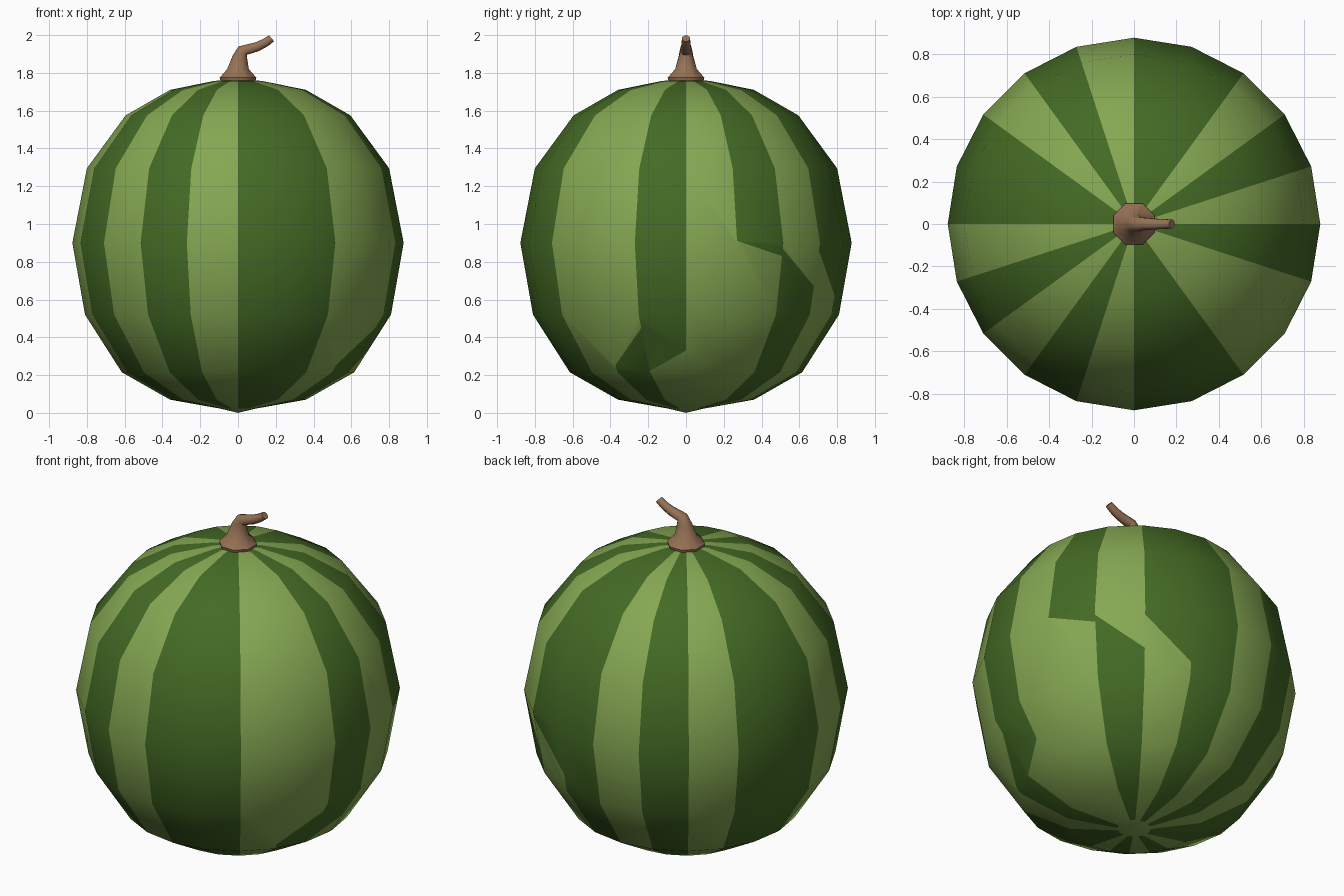
import bpy, bmesh, math
from mathutils import Vector

if "Cube" in bpy.data.objects:
    bpy.data.objects.remove(bpy.data.objects["Cube"], do_unlink=True)


def make_material(name, colour):
    mat = bpy.data.materials.new(name)
    mat.use_nodes = True
    rgba = (*colour, 1.0)
    mat.diffuse_color = rgba
    mat.node_tree.nodes["Principled BSDF"].inputs["Base Color"].default_value = rgba
    return mat


light_green = make_material("light green rind", (0.235, 0.39, 0.085))
dark_green = make_material("dark green rind", (0.058, 0.145, 0.018))
brown = make_material("brown stem", (0.30, 0.165, 0.09))


def finish(bm, name, materials):
    bmesh.ops.recalc_face_normals(bm, faces=bm.faces)
    mesh = bpy.data.meshes.new(name)
    bm.to_mesh(mesh)
    bm.free()
    obj = bpy.data.objects.new(name, mesh)
    bpy.context.collection.objects.link(obj)
    for mat in materials:
        mesh.materials.append(mat)
    return obj


def bridge(bm, lower, upper):
    n = len(lower)
    for i in range(n):
        j = (i + 1) % n
        bm.faces.new((lower[i], lower[j], upper[j], upper[i]))


def fan(bm, ring, tip):
    for i in range(len(ring)):
        bm.faces.new((ring[i], ring[(i + 1) % len(ring)], tip))


# Melon body: twenty-sided lathe of a round profile
SIDES = 20
STEP = math.tau / SIDES
profile = [(0.09, 0.022), (0.36, 0.07), (0.615, 0.215), (0.81, 0.52), (0.877, 0.9),
           (0.80, 1.295), (0.595, 1.575), (0.36, 1.71), (0.13, 1.757)]


def radius_at(z):
    for (r0, z0), (r1, z1) in zip(profile, profile[1:]):
        if z0 <= z <= z1:
            return r0 + (r1 - r0) * (z - z0) / (z1 - z0)


def on_rind(column, z):
    r, a = radius_at(z), column * STEP
    return Vector((r * math.cos(a), r * math.sin(a), z))


def column_of(face):
    c = face.calc_center_median()
    return int((math.atan2(c.y, c.x) % math.tau) / STEP)


bm = bmesh.new()
rings = [[bm.verts.new(on_rind(i, z)) for i in range(SIDES)] for r, z in profile]
for lower, upper in zip(rings, rings[1:]):
    bridge(bm, lower, upper)
fan(bm, rings[0], bm.verts.new((0, 0, 0)))
fan(bm, rings[-1], bm.verts.new((0, 0, 1.768)))

# Slanted cuts where stripes jog sideways: column, height at each side
jogs = {1: (0.91, 0.83), 2: (0.87, 0.67), 3: (0.86, 0.62),
        18: (0.25, 0.45), 19: (0.22, 0.33)}
planes = {}
for column, (za, zb) in jogs.items():
    centre = Vector((0, 0, (za + zb) / 2))
    normal = (on_rind(column, za) - centre).cross(on_rind(column + 1, zb) - centre)
    if normal.z < 0:
        normal.negate()
    planes[column] = (centre, normal)
    faces = [f for f in bm.faces if column_of(f) == column]
    edges = {e for f in faces for e in f.edges}
    verts = {v for f in faces for v in f.verts}
    bmesh.ops.bisect_plane(bm, geom=faces + list(edges) + list(verts),
                           plane_co=centre, plane_no=normal, dist=1e-5)

# Stripe colours by column, swapped below each jog
dark_columns = {1, 3, 4, 6, 8, 9, 11, 13, 15, 16, 19}
for f in bm.faces:
    f.smooth = True
    c = f.calc_center_median()
    column = column_of(f)
    dark = column in dark_columns
    if column in planes:
        centre, normal = planes[column]
        if (c - centre).dot(normal) < 0:
            dark = not dark
    if math.hypot(c.x, c.y) < 0.085:
        dark = c.z > 1
    f.material_index = int(dark)
finish(bm, "melon_body", [light_green, dark_green])

# Stem: tapered tube that bends sideways (x, z, radius, tilt in degrees)
path = [(0, 1.755, 0.10, 0), (0, 1.775, 0.105, 0), (0, 1.82, 0.062, 0),
        (0.01, 1.885, 0.042, 10), (0.025, 1.918, 0.034, 45),
        (0.10, 1.938, 0.027, 70), (0.145, 1.96, 0.025, 50), (0.178, 1.983, 0.022, 50)]
bm = bmesh.new()
rings = []
for x, z, r, tilt in path:
    t = math.radians(tilt)
    ring = []
    for i in range(8):
        a = (i + 0.5) * math.tau / 8
        u, v = r * math.cos(a), r * math.sin(a)
        ring.append(bm.verts.new((x + u * math.cos(t), v, z - u * math.sin(t))))
    rings.append(ring)
for lower, upper in zip(rings, rings[1:]):
    bridge(bm, lower, upper)
bm.faces.new(rings[0])
bm.faces.new(rings[-1])
stem = finish(bm, "stem", [brown])
bpy.ops.object.select_all(action='DESELECT')
stem.select_set(True)
bpy.context.view_layer.objects.active = stem
bpy.ops.object.shade_smooth_by_angle(angle=math.radians(50))
